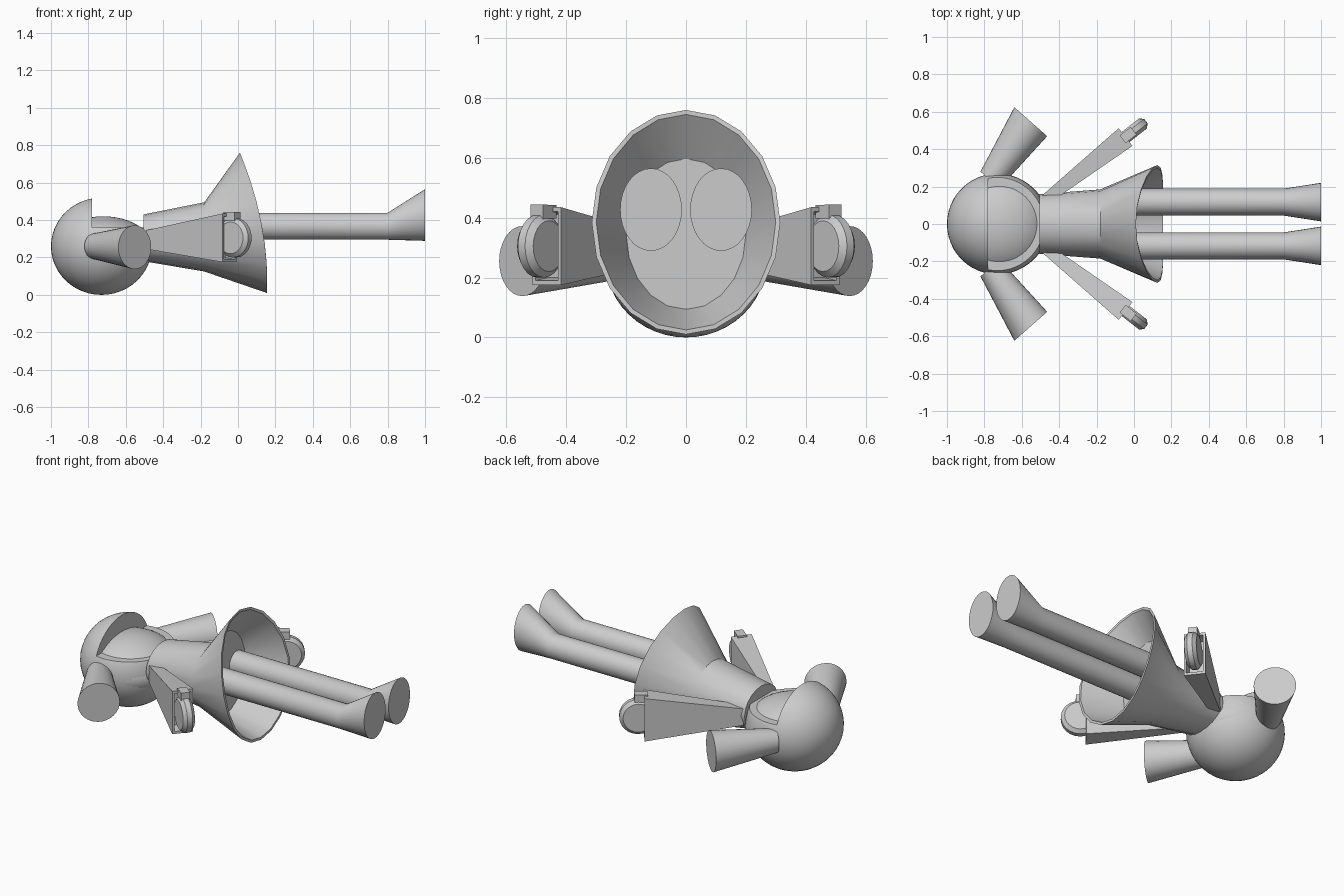
import bpy, bmesh
from math import sin, cos, pi, radians
from mathutils import Vector

if "Cube" in bpy.data.objects:
    bpy.data.objects.remove(bpy.data.objects["Cube"])


def finish(obj, mirror=False, smooth=True):
    bpy.ops.object.select_all(action='DESELECT')
    obj.select_set(True)
    bpy.context.view_layer.objects.active = obj
    if smooth:
        bpy.ops.object.shade_smooth_by_angle(angle=radians(35))
    if mirror:
        m = obj.modifiers.new("mirror", 'MIRROR')
        m.use_axis = (False, True, False)
    return obj


def loft(name, rings, mirror=False, smooth=True):
    """Skin a list of equal-length point rings and cap both ends."""
    bm = bmesh.new()
    vs = [[bm.verts.new(p) for p in r] for r in rings]
    n = len(vs[0])
    for a, b in zip(vs, vs[1:]):
        for i in range(n):
            j = (i + 1) % n
            bm.faces.new((a[i], a[j], b[j], b[i]))
    bm.faces.new(vs[0])
    bm.faces.new(vs[-1])
    bmesh.ops.recalc_face_normals(bm, faces=bm.faces[:])
    me = bpy.data.meshes.new(name)
    bm.to_mesh(me)
    bm.free()
    obj = bpy.data.objects.new(name, me)
    bpy.context.collection.objects.link(obj)
    return finish(obj, mirror, smooth)


def ring(center, u, v, ru, rv, n=32, start=0.0):
    c, u, v = Vector(center), Vector(u), Vector(v)
    return [c + u * ru * cos(start + 2 * pi * i / n) + v * rv * sin(start + 2 * pi * i / n)
            for i in range(n)]


def rect(center, u, v, hu, hv):
    c, u, v = Vector(center), Vector(u), Vector(v)
    return [c + u * hu * a + v * hv * b for a, b in ((-1, -1), (1, -1), (1, 1), (-1, 1))]


def ellipsoid(name, center, radii):
    bpy.ops.mesh.primitive_uv_sphere_add(segments=48, ring_count=24, radius=1, location=center)
    obj = bpy.context.object
    obj.name = name
    obj.scale = radii
    bpy.ops.object.transform_apply(location=False, rotation=False, scale=True)
    return obj


X, Y, Z = Vector((1, 0, 0)), Vector((0, 1, 0)), Vector((0, 0, 1))

# Hair: sphere with the face area cut away
hair = ellipsoid("hair", (-0.73, 0, 0.26), (0.27, 0.27, 0.26))
bpy.ops.mesh.primitive_cube_add(size=1, location=(-0.28, 0, 0.86))
cutter = bpy.context.object
cutter.name = "face_cutter"
cutter.scale = (1, 1, 1)
cutter.hide_render = True
b = hair.modifiers.new("cut", 'BOOLEAN')
b.object, b.operation, b.solver = cutter, 'DIFFERENCE', 'EXACT'
bpy.context.view_layer.objects.active = hair
bpy.ops.object.modifier_apply(modifier="cut")
bpy.data.objects.remove(cutter)
finish(hair)

# Face
finish(ellipsoid("face", (-0.72, 0, 0.25), (0.265, 0.265, 0.17)))


# Dress: bodice, flared skirt with curved hem, hollow underneath
def hem(ry, rz, dx=0.0):
    pts = []
    for i in range(20):
        c, s = cos(2 * pi * i / 20), sin(2 * pi * i / 20)
        pts.append(Vector((0.125 - 0.0725 * c - 0.0425 * c * c + dx, ry * s, 0.385 + rz * c)))
    return pts


loft("dress", [
    ring((-0.505, 0, 0.305), Z, Y, 0.125, 0.16, 20),
    ring((-0.18, 0, 0.31), Z, Y, 0.185, 0.185, 20),
    hem(0.315, 0.375),
    hem(0.300, 0.360),
    ring((-0.09, 0, 0.345), Z, Y, 0.252, 0.2, 20),
])

# Legs with flared feet
loft("leg", [
    ring((-0.10, 0.117, 0.367), Y, Z, 0.072, 0.072),
    ring((0.80, 0.117, 0.367), Y, Z, 0.072, 0.072),
    ring((1.00, 0.117, 0.427), Y, Z, 0.103, 0.138),
], mirror=True)

# Pigtails
pv = Vector((-0.75, 0.66, 0)).normalized()
loft("pigtail", [
    ring((-0.77, 0.235, 0.26), pv, Z, 0.068, 0.068),
    ring((-0.552, 0.547, 0.255), pv, Z, 0.117, 0.117),
], mirror=True)

# Sleeves: tapered square tubes, hollow at the cuff
shoulder, cuff = Vector((-0.475, 0.13, 0.295)), Vector((-0.045, 0.465, 0.305))
d = (cuff - shoulder).normalized()
d.z = 0
d.normalize()
w = Vector((-d.y, d.x, 0))
loft("sleeve", [
    rect(shoulder, w, Z, 0.028, 0.05),
    rect(cuff, w, Z, 0.06, 0.13),
    rect(cuff, w, Z, 0.048, 0.115),
    rect(cuff - d * 0.06, w, Z, 0.042, 0.105),
], mirror=True, smooth=False)

# Hands: round flat mitten with chamfered rims
palm = cuff + d * 0.033
loft("hand", [
    ring(palm + w * o, d, Z, r, r, 24)
    for o, r in ((-0.034, 0.085), (-0.015, 0.105), (0.015, 0.105), (0.034, 0.085))
], mirror=True)

# Thumbs
loft("thumb", [
    rect(cuff + d * t + Z * 0.115, w, Z, 0.026, h)
    for t, h in ((-0.02, 0.022), (0.055, 0.024))
], mirror=True, smooth=False)
